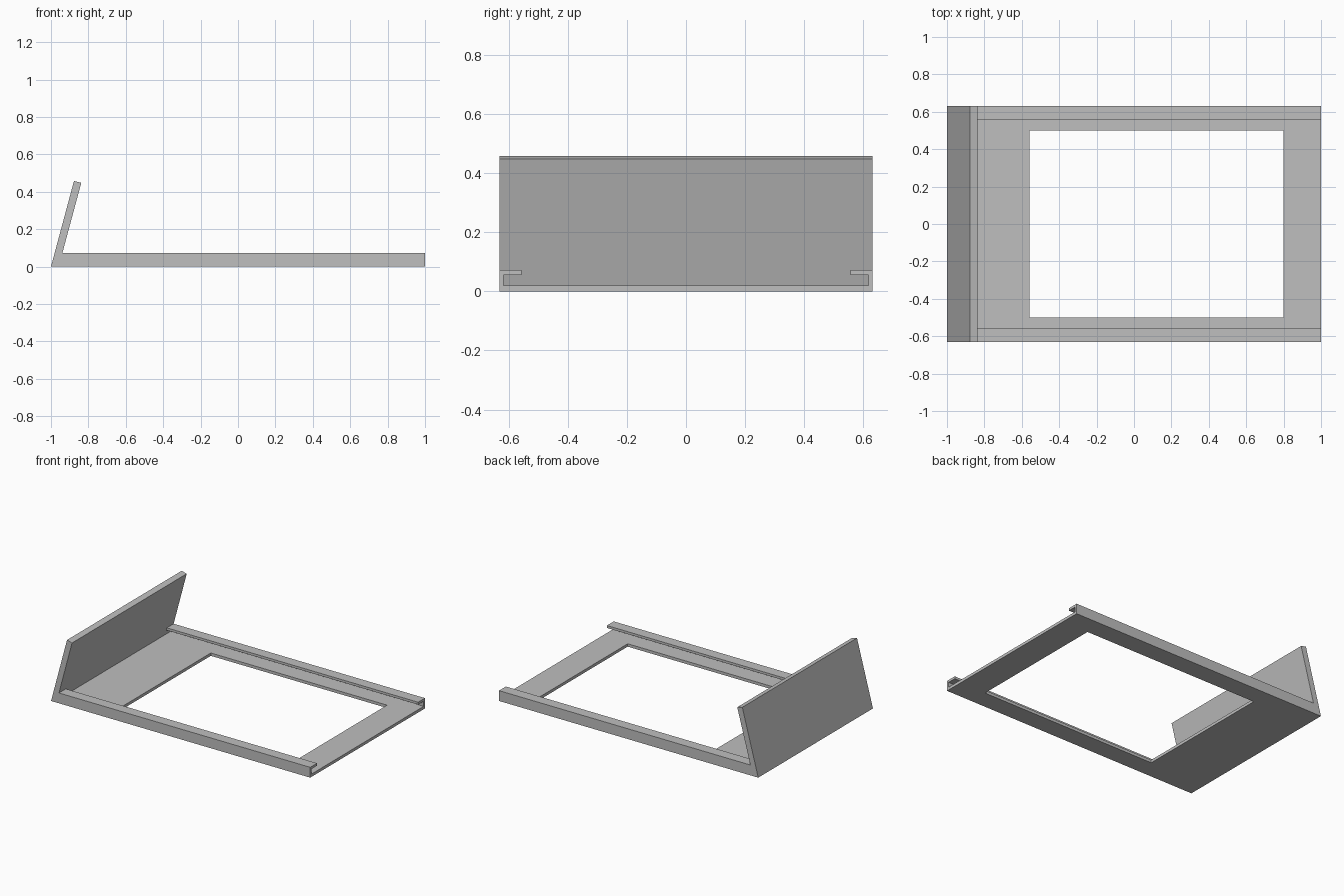
import bpy
import bmesh

cube = bpy.data.objects.get("Cube")
if cube:
    bpy.data.objects.remove(cube, do_unlink=True)

HALF_W = 0.632      # half width along y
LEAN = 0.268        # x shift of the back panel per unit of height
PANEL_X = 0.0415    # panel thickness measured along x
FLOOR = 0.02
RAIL_TOP = 0.072

grey = bpy.data.materials.new("plain grey")
grey.use_nodes = True
colour = (0.52, 0.52, 0.52, 1)
grey.diffuse_color = colour
grey.node_tree.nodes["Principled BSDF"].inputs["Base Color"].default_value = colour


def prism(name, start, end):
    """Solid between two matching outlines."""
    bm = bmesh.new()
    a = [bm.verts.new(p) for p in start]
    b = [bm.verts.new(p) for p in end]
    bm.faces.new(a)
    bm.faces.new(b[::-1])
    for i in range(len(a)):
        j = (i + 1) % len(a)
        bm.faces.new((a[i], b[i], b[j], a[j]))
    bmesh.ops.recalc_face_normals(bm, faces=bm.faces)
    mesh = bpy.data.meshes.new(name)
    bm.to_mesh(mesh)
    bm.free()
    mesh.materials.append(grey)
    obj = bpy.data.objects.new(name, mesh)
    bpy.context.collection.objects.link(obj)
    return obj


# Tray: floor with two inward-lipped side rails, mitred against the panel
half = [(HALF_W, 0), (HALF_W, RAIL_TOP), (0.557, RAIL_TOP),
        (0.557, 0.055), (0.618, 0.055), (0.618, FLOOR)]
section = half + [(-y, z) for y, z in reversed(half)]
tray = prism("tray_with_rails",
             [(-1 + PANEL_X + LEAN * z, y, z) for y, z in section],
             [(1, y, z) for y, z in section])

# Rectangular opening in the floor
corners = [(-0.56, -0.5), (0.8, -0.5), (0.8, 0.5), (-0.56, 0.5)]
cutter = prism("opening_cutter",
               [(x, y, -0.1) for x, y in corners],
               [(x, y, 0.1) for x, y in corners])
cutter.hide_render = True
cut = tray.modifiers.new("opening", 'BOOLEAN')
cut.operation = 'DIFFERENCE'
cut.solver = 'EXACT'
cut.object = cutter
bpy.context.view_layer.objects.active = tray
bpy.ops.object.modifier_apply(modifier=cut.name)
bpy.data.objects.remove(cutter, do_unlink=True)

# Leaning end panel
outline = [(-1, 0), (-1 + PANEL_X, 0), (-0.838, 0.448), (-0.877, 0.458)]
prism("leaning_panel",
      [(x, -HALF_W, z) for x, z in outline],
      [(x, HALF_W, z) for x, z in outline])
